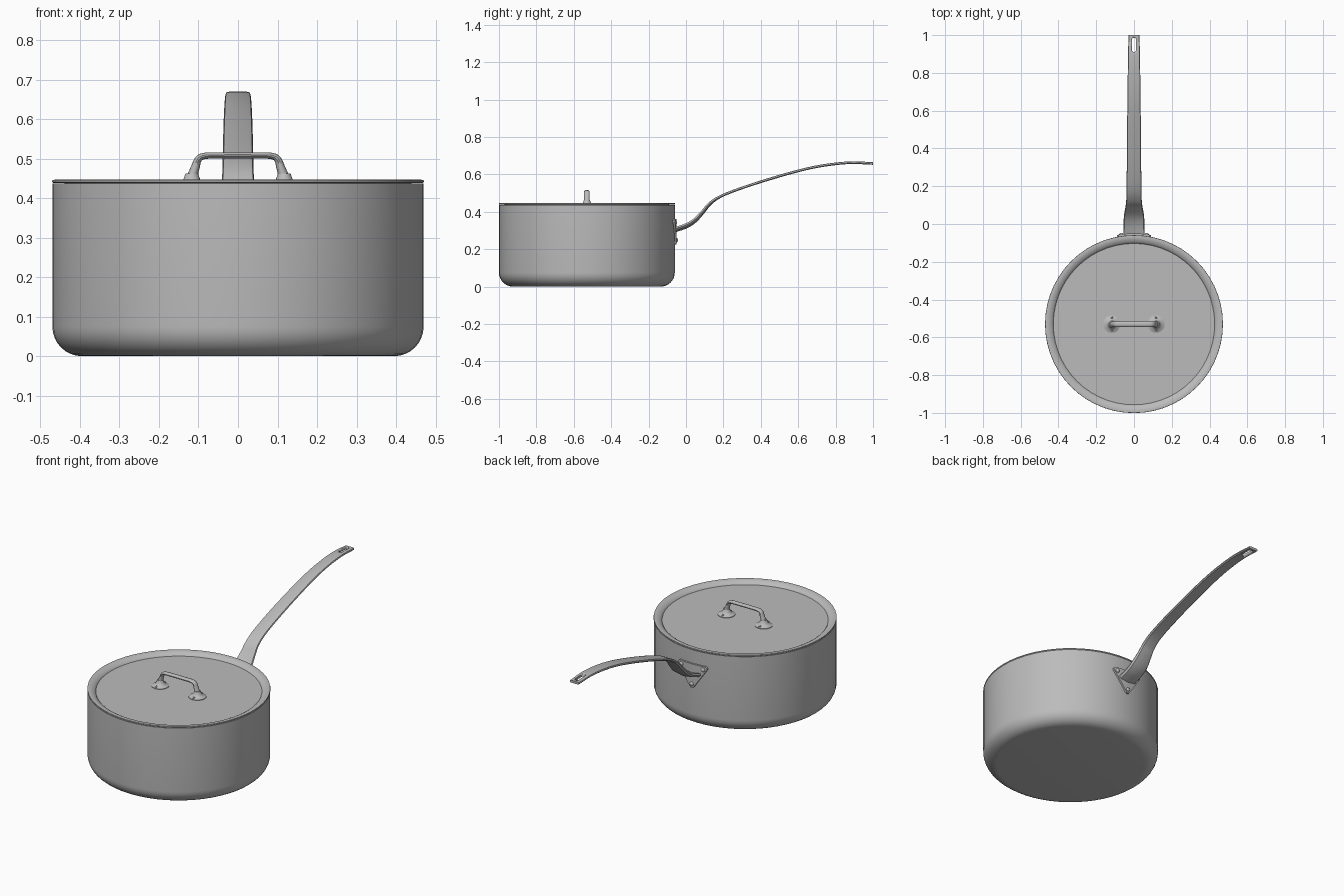
import bpy, bmesh, math
from mathutils import Vector

cube = bpy.data.objects.get("Cube")
if cube:
    bpy.data.objects.remove(cube, do_unlink=True)

steel = bpy.data.materials.new("brushed steel")
steel.use_nodes = True
GREY = (0.5, 0.5, 0.5, 1)
steel.diffuse_color = GREY
steel.node_tree.nodes["Principled BSDF"].inputs["Base Color"].default_value = GREY

CY, R = -0.53, 0.47      # pot axis and radius
LID = 0.428              # height of the recessed lid panel


def finish(name, bm, angle=35):
    bmesh.ops.remove_doubles(bm, verts=bm.verts, dist=1e-5)
    bmesh.ops.recalc_face_normals(bm, faces=bm.faces)
    mesh = bpy.data.meshes.new(name)
    bm.to_mesh(mesh)
    bm.free()
    ob = bpy.data.objects.new(name, mesh)
    bpy.context.collection.objects.link(ob)
    mesh.materials.append(steel)
    bpy.ops.object.select_all(action='DESELECT')
    ob.select_set(True)
    bpy.context.view_layer.objects.active = ob
    bpy.ops.object.shade_smooth_by_angle(angle=math.radians(angle))
    return ob


def skin(name, rings, angle=35):
    """Join equal closed rings of points into a capped tube."""
    bm = bmesh.new()
    loops = [[bm.verts.new(p) for p in ring] for ring in rings]
    n = len(loops[0])
    for a, b in zip(loops, loops[1:]):
        for i in range(n):
            j = (i + 1) % n
            bm.faces.new((a[i], a[j], b[j], b[i]))
    bm.faces.new(loops[0])
    bm.faces.new(loops[-1])
    return finish(name, bm, angle)


def lathe(name, profile, x, y, steps):
    turn = [math.tau * i / steps for i in range(steps)]
    return skin(name, [[(x + r * math.cos(t), y + r * math.sin(t), z) for t in turn]
                       for r, z in profile])


def smooth_path(points, steps=6):
    """Catmull-Rom interpolation of any tuple of numbers."""
    p = [Vector(q) for q in points]
    p = [2 * p[0] - p[1]] + p + [2 * p[-1] - p[-2]]
    out = []
    for a, b, c, d in zip(p, p[1:], p[2:], p[3:]):
        for k in range(steps):
            t = k / steps
            out.append(0.5 * (2 * b + (c - a) * t + (2 * a - 5 * b + 4 * c - d) * t * t
                              + (3 * b - a - 3 * c + d) * t ** 3))
    return out + [p[-2]]


# Pot body: rounded base corner, straight wall, hollow inside
BEND = 0.075
outer = [(R - BEND + BEND * math.sin(a), BEND - BEND * math.cos(a))
         for a in (math.pi / 2 * i / 8 for i in range(9))]
inner = [(r - 0.012, z + 0.012) for r, z in reversed(outer)]
lathe("pot_body", outer + [(R, 0.437), (R - 0.012, 0.437)] + inner, 0, CY, 56)

# Lid: thin flange, sloping rim and recessed flat panel
lathe("lid", [(0.43, 0.417), (0.44, 0.438), (R - 0.002, 0.438), (R + 0.001, 0.441),
              (R, 0.446), (0.46, 0.447), (0.447, 0.444), (0.436, 0.438),
              (0.431, 0.434), (0.427, LID)], 0, CY, 56)

# Lid handle: oval bar bent into a bridge, thicker at the feet
half = [(0.122, 0.425, 0.018), (0.117, 0.45, 0.014), (0.108, 0.478, 0.011),
        (0.1, 0.499, 0.009), (0.083, 0.507, 0.008), (0.04, 0.508, 0.008)]
bridge = smooth_path(half + [(-x, z, r) for x, z, r in reversed(half)], 4)
rings = []
for i, (x, z, r) in enumerate(bridge):
    a, b = bridge[max(i - 1, 0)], bridge[min(i + 1, len(bridge) - 1)]
    along = Vector((b.x - a.x, 0, b.y - a.y)).normalized()
    across = along.cross(Vector((0, 1, 0)))
    wide = max(0.015, r)
    rings.append([Vector((x, CY, z)) + across * r * math.cos(t)
                  + Vector((0, wide * math.sin(t), 0))
                  for t in (math.tau * k / 14 for k in range(14))])
skin("lid_handle", rings)

for side, word in ((1, "left"), (-1, "right")):
    # flared foot on a round flange
    lathe(word + "_handle_foot", [(0.046, LID - 0.003), (0.046, LID + 0.003), (0.04, LID + 0.006),
                                  (0.029, LID + 0.01), (0.021, LID + 0.02),
                                  (0.016, LID + 0.034)], side * 0.117, CY, 20)
    # small rivets at the front and back of each flange
    for sy in (-1, 1):
        lathe(word + "_foot_rivet", [(0.008, LID), (0.007, LID + 0.009), (0.003, LID + 0.012)],
              side * 0.117, CY + sy * 0.034, 10)

# Long handle: flat bar swept along an S-curve (y, z, half width), dished near the pot
spine = [(-0.066, 0.31, 0.056), (0, 0.333, 0.055), (0.045, 0.36, 0.053), (0.09, 0.406, 0.045),
         (0.125, 0.445, 0.041), (0.19, 0.485, 0.039), (0.34, 0.541, 0.038), (0.55, 0.605, 0.036),
         (0.71, 0.643, 0.034), (0.87, 0.662, 0.032), (1, 0.658, 0.029)]
spine = [(Vector((0, p[0], p[1])), p[2]) for p in smooth_path(spine)]
rings = []
for i, (p, w) in enumerate(spine):
    along = (spine[min(i + 1, len(spine) - 1)][0] - spine[max(i - 1, 0)][0]).normalized()
    up = Vector((1, 0, 0)).cross(along)
    dish = 0.012 * max(0, min(1, 1 - p.y / 0.2))
    thick = 0.007 + dish / 4
    top = [(-1, -0.3), (-0.93, 0.7), (-0.7, 1), (0, 1), (0.7, 1), (0.93, 0.7), (1, -0.3)]
    under = [(0.85, -1), (0, -1), (-0.85, -1)]
    rings.append([p + Vector((u * w, 0, 0)) + up * (v * thick - dish * (1 - u * u))
                  for u, v in top + under])
handle = skin("long_handle", rings, 40)

# Hanging slot cut through the handle tip
slot = [(0.012 * math.cos(t), 0.948 + 0.012 * math.sin(t) + (0.026 if math.sin(t) > 0 else -0.026))
        for t in (math.tau * (k + 0.5) / 16 for k in range(16))]
cutter = skin("slot_cutter", [[(x, y, z) for x, y in slot] for z in (0.6, 0.72)])
cutter.hide_render = True
cut = handle.modifiers.new("slot", 'BOOLEAN')
cut.object = cutter
cut.solver = 'EXACT'
bpy.context.view_layer.objects.active = handle
bpy.ops.object.modifier_apply(modifier=cut.name)
bpy.data.objects.remove(cutter, do_unlink=True)


def wall_y(x, lift=0):
    return CY + math.sqrt((R + lift) ** 2 - x * x)


# Mounting plate: triangle wrapped on the pot wall, point down
rings = []
for k in range(-10, 11):
    x = 0.09 * k / 10
    low = max(0.225, 0.215 + 0.13 * abs(k) / 10)
    high = 0.362 - (0.008 if abs(k) == 10 else 0)
    rings.append([(x, wall_y(x, d), z) for d, z in
                  ((-0.004, low), (0.01, low), (0.01, high), (-0.004, high))])
skin("mounting_plate", rings, 30)

# Domed rivets at the plate corners
for x, z in ((-0.068, 0.343), (0.068, 0.343), (0, 0.248)):
    out = Vector((x, wall_y(x) - CY, 0)).normalized()
    side = out.cross(Vector((0, 0, 1)))
    base = Vector((x, wall_y(x, 0.009), z))
    skin("plate_rivet", [[base + out * h + side * r * math.cos(t) + Vector((0, 0, r * math.sin(t)))
                          for t in (math.tau * j / 12 for j in range(12))]
                         for r, h in ((0.012, 0), (0.011, 0.004), (0.006, 0.008))], 60)
